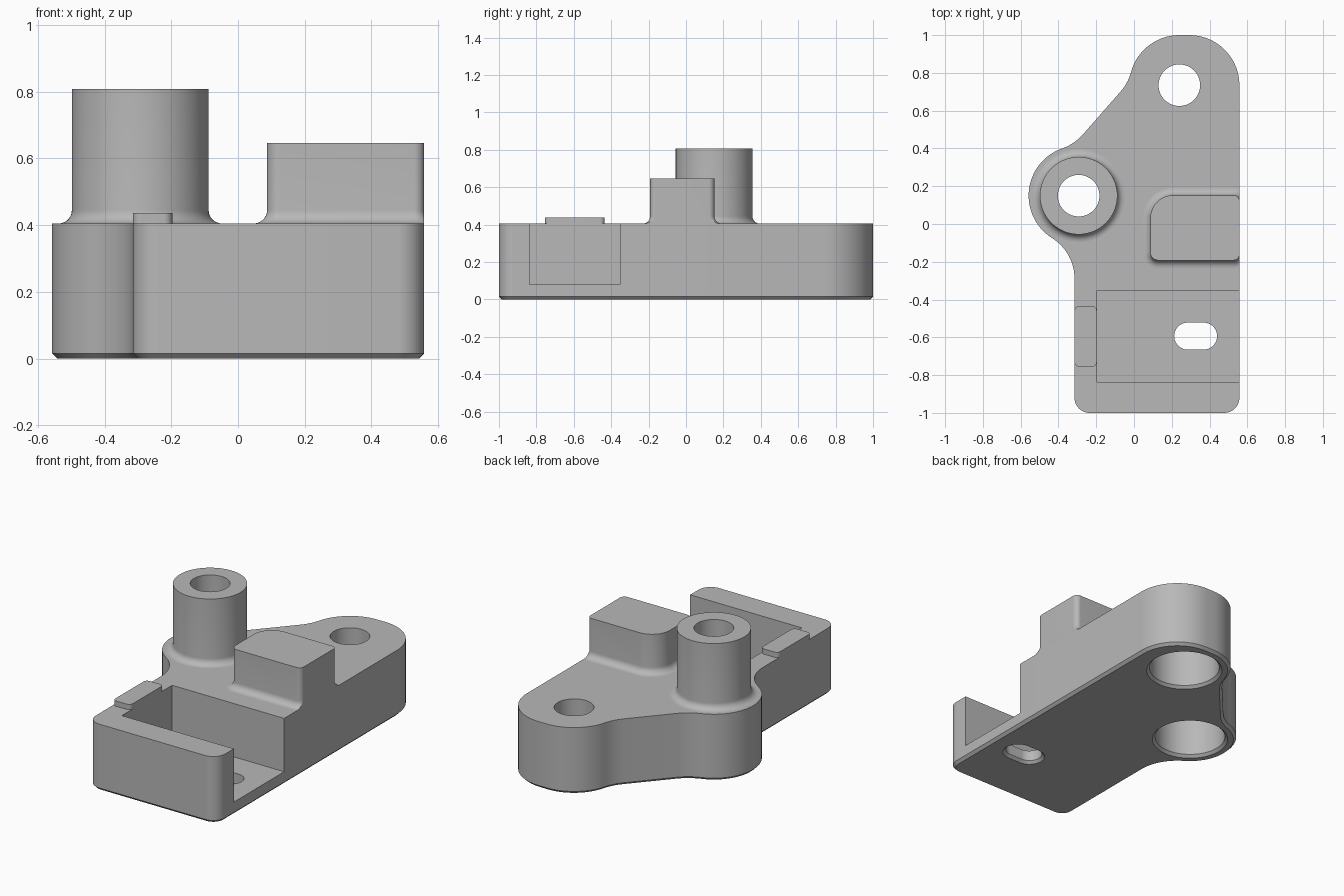
import bpy, bmesh, math
from mathutils import Vector

if "Cube" in bpy.data.objects:
    bpy.data.objects.remove(bpy.data.objects["Cube"])

grey = bpy.data.materials.new("plain grey")
grey.use_nodes = True
grey.diffuse_color = (0.48, 0.48, 0.48, 1)
grey.node_tree.nodes["Principled BSDF"].inputs["Base Color"].default_value = grey.diffuse_color

RIGHT, LEFT, TOP = 0.558, -0.315, 0.405
FLOOR, CHAMFER, FILLET = 0.08, 0.016, 0.04
BOSS, EAR = Vector((-0.293, 0.15)), Vector((0.24, 0.735))
LOBE, BLEND = 0.265, 0.253
HOLE, BOSS_R, BORE, BORE_TOP = 0.11, 0.205, 0.2, 0.24


def polar(deg, r=1):
    a = math.radians(deg)
    return Vector((math.cos(a), math.sin(a))) * r


def arc(c, r, a, b):
    """Points along an arc from angle a to b in degrees."""
    n = max(4, int(abs(b - a) / 5))
    return [Vector(c) + polar(a + (b - a) * i / n, r) for i in range(n + 1)]


def circle(c, r):
    return arc(c, r, 0, 360)[:-1]


def rounded(x0, x1, y0, y1, radii):
    """Rounded rectangle; radii run from the left front corner, counterclockwise."""
    corners = [(x0, y0, 1, 1), (x1, y0, -1, 1), (x1, y1, -1, -1), (x0, y1, 1, -1)]
    pts = []
    for i, ((x, y, sx, sy), r) in enumerate(zip(corners, radii)):
        pts += arc((x + sx * r, y + sy * r), r, 180 + 90 * i, 270 + 90 * i)
    return pts


def offset(pts, d):
    """Grow a counterclockwise outline by d."""
    out = []
    for i, p in enumerate(pts):
        t1 = (p - pts[i - 1]).normalized()
        t2 = (pts[(i + 1) % len(pts)] - p).normalized()
        n1, n2 = Vector((t1.y, -t1.x)), Vector((t2.y, -t2.x))
        n = (n1 + n2).normalized()
        out.append(p + n * (d / max(n.dot(n1), 0.3)))
    return out


def loft(name, rings):
    """Closed solid through outlines given as (points, height)."""
    bm = bmesh.new()
    loops = [[bm.verts.new((p.x, p.y, z)) for p in pts] for pts, z in rings]
    for a, b in zip(loops, loops[1:]):
        for i in range(len(a)):
            j = (i + 1) % len(a)
            bm.faces.new((a[i], a[j], b[j], b[i]))
    bm.faces.new(loops[0][::-1])
    bm.faces.new(loops[-1])
    mesh = bpy.data.meshes.new(name)
    bm.to_mesh(mesh)
    bm.free()
    mesh.materials.append(grey)
    ob = bpy.data.objects.new(name, mesh)
    bpy.context.collection.objects.link(ob)
    return ob


def flared(pts, height):
    """Rings of an upright wall with a concave fillet at its foot."""
    rings = []
    for i in range(9):
        a = math.radians(90 * i / 8)
        ring = offset(pts, FILLET * (1 - math.sin(a)))
        ring = [Vector((min(p.x, RIGHT), p.y)) for p in ring]
        rings.append((ring, TOP + FILLET * (1 - math.cos(a))))
    return rings + [(pts, height)]


def cut(ob, cutters):
    for c in cutters:
        c.hide_render = True
        mod = ob.modifiers.new(c.name, "BOOLEAN")
        mod.operation, mod.solver, mod.object = "DIFFERENCE", "EXACT", c
    deps = bpy.context.evaluated_depsgraph_get()
    mesh = bpy.data.meshes.new_from_object(ob.evaluated_get(deps))
    ob.modifiers.clear()
    ob.data = mesh


def countersunk(name, pts, top):
    """Cutter from below with a chamfered mouth."""
    return loft(name, [(offset(pts, 2 * CHAMFER), -CHAMFER), (pts, CHAMFER), (pts, top)])


# Outline of the base: rectangle, rounded ear and boss lobe joined by concave blends
up, low, slope = 165, 109, -42
reach = LOBE + BLEND
side_x = LEFT - BLEND
drop = math.sqrt(reach ** 2 - (BOSS.x - side_x) ** 2)
side = math.degrees(math.asin(drop / reach))
r = 0.08
outline = arc((LEFT + r, r - 1), r, 180, 270)
outline += arc((RIGHT - r, r - 1), r, 270, 360)
outline += arc((RIGHT - LOBE, EAR.y), LOBE, 0, 90)
outline += arc(EAR, LOBE, 90, up)
outline += arc(EAR + polar(up, reach), BLEND, up - 180, slope)[1:]
outline += arc(BOSS + polar(low, reach), BLEND, slope, low - 180)
outline += arc(BOSS, LOBE, low, 180 + side)[1:]
outline += arc((side_x, BOSS.y - drop), BLEND, side, 0)[1:]

base = loft("base", [(offset(outline, -CHAMFER), 0), (outline, CHAMFER), (outline, TOP)])

# Round boss and the stop block standing on the base
boss = loft("boss", flared(circle(BOSS, BOSS_R), 0.808))
block = loft("stop_block", flared(rounded(0.087, RIGHT, -0.192, 0.152, (0.04, 0.03, 0.03, 0.12)), 0.646))
tab = loft("side_tab", [(p, z) for z in (TOP, 0.437)
                        for p in [rounded(LEFT, -0.197, -0.755, -0.435, (0.025,) * 4)]])

# Cutters: screw holes, counterbores, pocket open to the left side, floor slot
boss_hole = loft("boss_hole", [(circle(BOSS, HOLE), z) for z in (-0.1, 1)])
ear_hole = loft("ear_hole", [(circle(EAR, HOLE), z) for z in (-0.1, 1)])
boss_bore = countersunk("boss_bore", circle(BOSS, BORE), BORE_TOP)
ear_bore = countersunk("ear_bore", circle(EAR, BORE), BORE_TOP)
box = [Vector(p) for p in ((-0.197, -0.837), (0.7, -0.837), (0.7, -0.353), (-0.197, -0.353))]
pocket = loft("pocket", [(box, FLOOR), (box, 0.6)])
slot = countersunk("floor_slot", rounded(0.213, 0.44, -0.665, -0.522, (0.0714,) * 4), 0.2)

cutters = [boss_hole, ear_hole, boss_bore, ear_bore, pocket, slot]
cut(base, cutters)
cut(boss, [boss_hole])
for c in cutters:
    bpy.data.objects.remove(c)

# Smooth curved walls, crisp edges
bpy.ops.object.select_all(action="DESELECT")
for ob in (base, boss, block, tab):
    ob.select_set(True)
bpy.context.view_layer.objects.active = base
bpy.ops.object.shade_smooth_by_angle(angle=math.radians(30))
